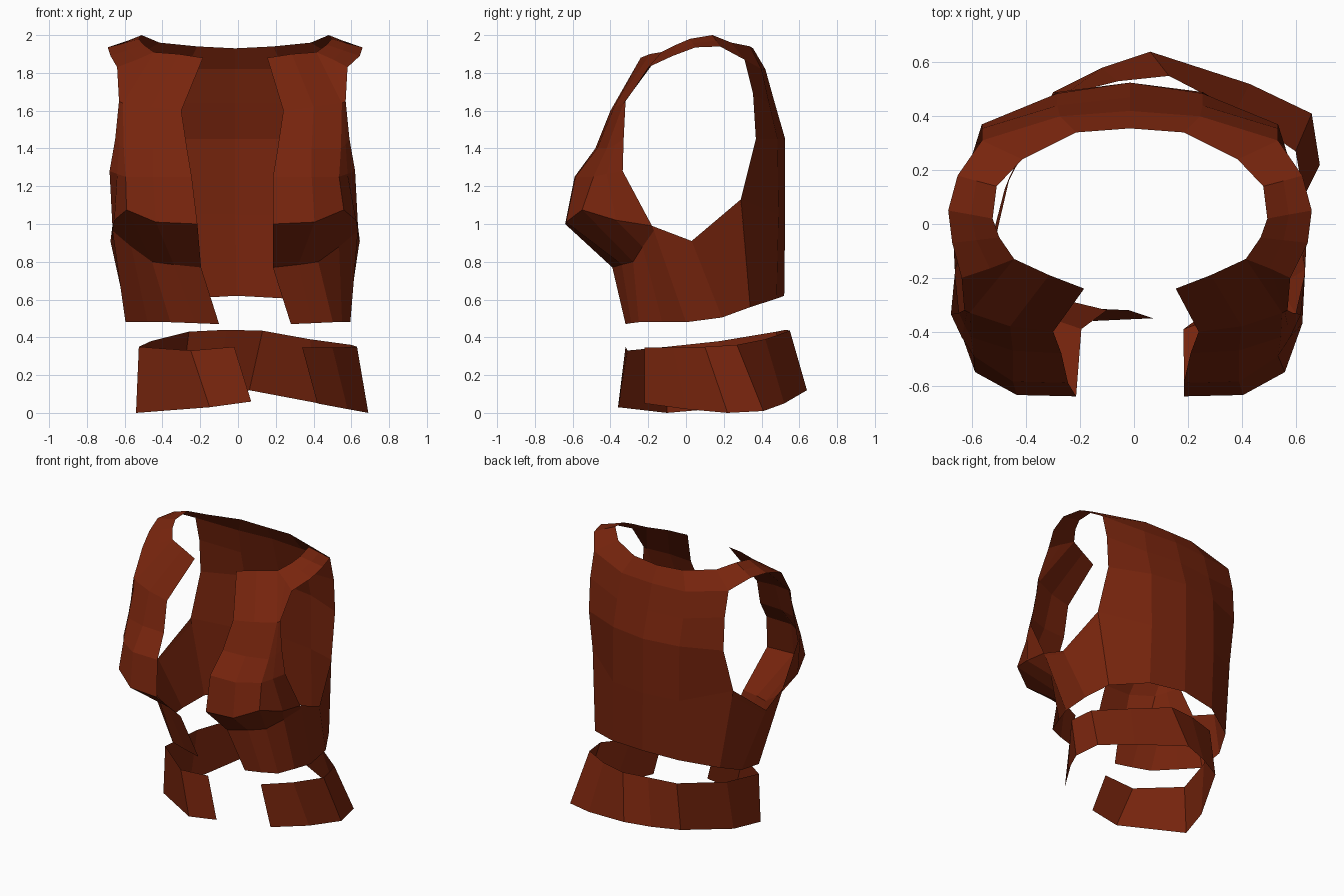
import bpy, bmesh

mat = bpy.data.materials.new("brown_leather")
mat.diffuse_color = (0.185, 0.018, 0.004, 1)


def finish(bm, name):
    bmesh.ops.remove_doubles(bm, verts=bm.verts, dist=0.002)
    bmesh.ops.recalc_face_normals(bm, faces=bm.faces)
    me = bpy.data.meshes.new(name)
    bm.to_mesh(me)
    bm.free()
    me.materials.append(mat)
    ob = bpy.data.objects.new(name, me)
    bpy.context.collection.objects.link(ob)


def loft(bm, curves, place=lambda p: p):
    """Skin quads between neighbouring curves of equal length."""
    cols = [[bm.verts.new(place(p)) for p in c] for c in curves]
    for a, b in zip(cols, cols[1:]):
        for i in range(len(a) - 1):
            bm.faces.new((a[i], a[i + 1], b[i + 1], b[i]))


# Front panel: curves running shoulder -> bust -> hem, from opening to armhole
front_opening = [(.17, -.24, 1.88), (.27, -.40, 1.60), (.24, -.48, 1.40), (.215, -.59, 1.25),
                 (.20, -.64, 1.0), (.19, -.39, .77), (.19, -.32, .47)]
front_middle = [(.30, -.19, 1.90), (.43, -.38, 1.62), (.42, -.47, 1.40), (.42, -.585, 1.25),
                (.42, -.635, 1.01), (.33, -.34, .785), (.31, -.29, .475)]
front_outer = [(.43, -.13, 1.91), (.58, -.33, 1.64), (.575, -.42, 1.40), (.565, -.49, 1.25),
               (.575, -.55, 1.075), (.44, -.28, .80), (.43, -.25, .48)]
front_side = [(.52, -.165, 1.87), (.59, -.325, 1.645), (.60, -.375, 1.42), (.61, -.42, 1.265),
              (.64, -.37, 1.02), (.55, -.23, .88), (.515, -.125, .48)]
front_armhole = [(.61, -.20, 1.83), (.60, -.32, 1.65), (.62, -.33, 1.45), (.65, -.335, 1.28),
                 (.65, -.18, .99), (.65, -.17, .965), (.595, 0, .48)]

# Back panel: curves running neckline -> hem, from spine to armhole
back_spine = [(0, .355, 1.93), (0, .42, 1.82), (0, .47, 1.64), (0, .525, 1.45),
              (0, .525, 1.05), (0, .52, .62)]
back_middle = [(.20, .34, 1.94), (.26, .40, 1.82), (.27, .44, 1.64), (.27, .485, 1.45),
               (.27, .49, 1.05), (.27, .48, .605)]
back_armhole = [(.40, .24, 1.96), (.55, .31, 1.87), (.55, .355, 1.69), (.55, .37, 1.45),
                (.575, .29, 1.13), (.51, .34, .56)]

# Shoulder strap: neck edge and armhole edge
strap_neck = [back_armhole[0], (.495, .14, 2.0), (.51, .02, 1.98), (.485, -.05, 1.95), front_outer[0]]
strap_mid = [(.475, .275, 1.915), (.57, .16, 1.97), (.59, .035, 1.957), (.57, -.06, 1.92), front_side[0]]
strap_arm = [back_armhole[1], (.64, .18, 1.94), (.675, .05, 1.935), (.66, -.07, 1.89), front_armhole[0]]

# Side panel under the arm
side = [front_armhole[4:], [(.66, .03, .91), (.655, .04, .885), (.585, .19, .505)],
        [back_armhole[4], (.57, .295, 1.09), back_armhole[5]]]


def vest_side(s):
    def place(p):
        x, y, z = p
        shift = -.015
        if y < 0 and 1.2 < z < 1.85:      # front straps lean a little
            shift -= .015
        if z < .8:                        # lower front is pulled to one side
            low = (.8 - z) / .33
            shift += low * (.015 + .09 * max(0, min(1, -y / .3)))
        return (s * x + shift, y, z)
    return place


bm = bmesh.new()
for s in (-1, 1):
    for patch in ([front_opening, front_middle, front_outer, front_side, front_armhole],
                  [back_spine, back_middle, back_armhole],
                  [strap_neck, strap_mid, strap_arm], side):
        loft(bm, patch, vest_side(s))
finish(bm, "vest")

# Belt: loose open band, top and bottom edges
belt_top = [(-.02, -.32, .35), (-.25, -.31, .33), (-.525, -.10, .35), (-.46, .18, .38),
            (-.26, .48, .43), (-.06, .53, .44), (.13, .55, .435), (.38, .42, .39),
            (.60, .27, .36), (.63, .10, .35), (.50, -.07, .345), (.34, -.22, .345)]
belt_bottom = [(.07, -.35, .06), (-.15, -.36, .03), (-.54, -.10, 0), (-.48, .13, .02),
               (-.30, .49, .10), (-.12, .58, .11), (.06, .64, .12), (.43, .52, .05),
               (.66, .41, .01), (.69, .22, 0), (.58, 0, .02), (.42, -.22, .05)]
bm = bmesh.new()
loft(bm, [belt_top, belt_bottom])
finish(bm, "belt")
